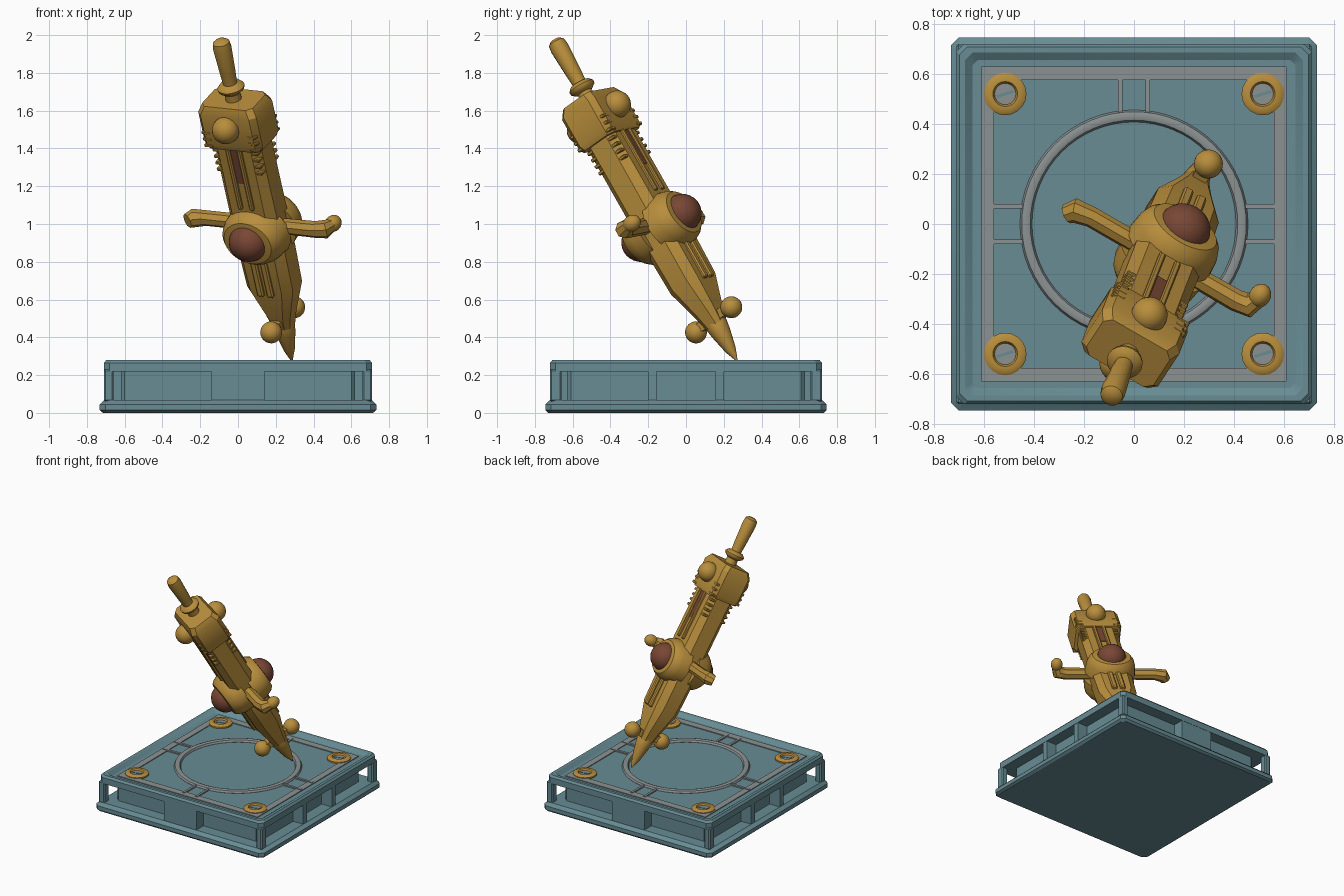
import bpy, bmesh, math
from mathutils import Matrix, Vector

if "Cube" in bpy.data.objects:
    bpy.data.objects.remove(bpy.data.objects["Cube"])

def material(name, rgb):
    m = bpy.data.materials.new(name)
    m.diffuse_color = (*rgb, 1)
    m.use_nodes = True
    m.node_tree.nodes["Principled BSDF"].inputs["Base Color"].default_value = m.diffuse_color
    return m

TEAL = material("teal stone", (0.135, 0.262, 0.295))
GREY = material("grey inlay", (0.26, 0.285, 0.285))
GOLD = material("old gold", (0.48, 0.27, 0.045))
BROWN = material("red brown", (0.19, 0.062, 0.035))

# Leaning frame of the blade: x = arm direction, y = upper face, z = tip to handle
d = Vector((-0.19, -0.485, 0.855)).normalized()
u = Vector((0.863, -0.498, -0.09))
u = (u - d * u.dot(d)).normalized()
n = d.cross(u)
BLADE = Matrix((u, n, d)).transposed().to_4x4()
BLADE.translation = (0.285, 0.27, 0.275)
WORLD = Matrix.Identity(4)

def finish(name, bm, mat, frame, angle=32):
    bmesh.ops.recalc_face_normals(bm, faces=bm.faces)
    me = bpy.data.meshes.new(name)
    bm.to_mesh(me)
    bm.free()
    me.materials.append(mat)
    for p in me.polygons:
        p.use_smooth = True
    me.set_sharp_from_angle(angle=math.radians(angle))
    ob = bpy.data.objects.new(name, me)
    ob.matrix_world = frame
    bpy.context.collection.objects.link(ob)
    return ob

def loft(name, sections, mat, frame=WORLD, cap_ends=True):
    """Chamfered rectangles (z, half x, half y, chamfer) joined in order."""
    bm = bmesh.new()
    rings = []
    for z, a, b, c in sections:
        pts = [(a, c - b), (a, b - c), (a - c, b), (c - a, b),
               (-a, b - c), (-a, c - b), (c - a, -b), (a - c, -b)]
        rings.append([bm.verts.new((x, y, z)) for x, y in pts])
    for r, s in zip(rings, rings[1:]):
        for i in range(8):
            j = (i + 1) % 8
            bm.faces.new((r[i], r[j], s[j], s[i]))
    bm.faces.new(rings[0][::-1])
    bm.faces.new(rings[-1])
    return finish(name, bm, mat, frame)

def box(name, lo, hi, mat, frame=WORLD, bevel=0.0):
    bm = bmesh.new()
    lo, hi = Vector(lo), Vector(hi)
    m = Matrix.Translation((lo + hi) / 2) @ Matrix.Diagonal((*(hi - lo), 1))
    bmesh.ops.create_cube(bm, size=1, matrix=m)
    if bevel:
        bmesh.ops.bevel(bm, geom=bm.edges[:], offset=bevel, segments=1, affect='EDGES')
    return finish(name, bm, mat, frame)

def ball(name, c, r, mat, frame=WORLD, scale=(1, 1, 1)):
    bm = bmesh.new()
    m = Matrix.Translation(c) @ Matrix.Diagonal((*scale, 1))
    bmesh.ops.create_uvsphere(bm, u_segments=24, v_segments=14, radius=r, matrix=m)
    return finish(name, bm, mat, frame, 60)

def lathe(name, profile, mat, frame=WORLD, closed=False, seg=32):
    """Spin (radius, z) points about local z."""
    bm = bmesh.new()
    rings = [[bm.verts.new((r * math.cos(2 * math.pi * i / seg),
                            r * math.sin(2 * math.pi * i / seg), z))
              for i in range(seg)] for r, z in profile]
    pairs = list(zip(rings, rings[1:])) + ([(rings[-1], rings[0])] if closed else [])
    for r, s in pairs:
        for i in range(seg):
            j = (i + 1) % seg
            bm.faces.new((r[i], r[j], s[j], s[i]))
    if not closed:
        bm.faces.new(rings[0][::-1])
        bm.faces.new(rings[-1])
    return finish(name, bm, mat, frame, 40)

# ---- Plinth: foot, inset core, top tray
loft("plinth_foot", [(0, .715, .73, .03), (.015, .732, .745, .03), (.045, .732, .745, .03),
                     (.068, .708, .72, .03)], TEAL)
loft("plinth_core", [(.05, .62, .63, .02), (.24, .62, .63, .02)], TEAL)
loft("plinth_tray", [(.218, .71, .72, .03), (.265, .71, .72, .03), (.28, .697, .707, .03),
                     (.28, .675, .685, .03), (.257, .645, .655, .02)], TEAL)
for sx in (-1, 1):
    for sy in (-1, 1):
        x, y = sorted((sx * .61, sx * .71)), sorted((sy * .67, sy * .72))
        box("corner_post", (x[0] if sx < 0 else .66, sorted((sy * .66, sy * .72))[0], .06),
            (-.66 if sx < 0 else .71, sorted((sy * .66, sy * .72))[1], .23), TEAL, bevel=.008)
        # Dividers between the side compartments
        y = sorted((sy * .155, sy * .2))
        x = sorted((sx * .6, sx * .708))
        box("side_divider", (x[0], y[0], .06), (x[1], y[1], .23), TEAL)
for s in (-1, 1):
    y = sorted((s * .6, s * .718))
    box("middle_pier", (-.14, y[0], .06), (.14, y[1], .23), TEAL)

# ---- Inlay on the tray: square frame, paired strips, ring
F = .254
for s in (-1, 1):
    a, b = sorted((s * .575, s * .63))
    box("frame_strip_x", (-.61, a, F), (.61, b, F + .009), GREY)
    a, b = sorted((s * .56, s * .61))
    box("frame_strip_y", (a, -.58, F), (b, .58, F + .009), GREY)
    for o in (-.055, .055):
        a, b = sorted((s * .43, s * .6))
        box("link_strip_y", (o - .009, a, F), (o + .009, b, F + .013), GREY)
        box("link_strip_x", (a, o * 1.3 - .009, F), (b, o * 1.3 + .009, F + .013), GREY)
lathe("inlay_ring", [(.432 + .024 * math.cos(t * math.pi / 4), .258 + .02 * math.sin(t * math.pi / 4))
                     for t in range(8)], GREY, closed=True, seg=64)

# Corner washers with slotted screws
for sx in (-1, 1):
    for sy in (-1, 1):
        at = Matrix.Translation((sx * .515, sy * .52, .25))
        lathe("corner_washer", [(.085, 0), (.085, .018), (.072, .027), (.05, .027), (.042, .015), (.042, 0)],
              GOLD, at, closed=True, seg=20)
        lathe("screw_head", [(.044, 0), (.044, .016)], GREY, at, seg=16)
        box("screw_slot", (-.035, -.006, .014), (.035, .006, .019), TEAL, at @ Matrix.Rotation(.3, 4, 'Z'))

# ---- Blade body, point and head block
loft("blade_body", [(.19, .045, .045, .02), (.3, .075, .065, .03), (.48, .14, .097, .045),
                    (.7, .145, .1, .045), (1.62, .142, .098, .04)], GOLD, BLADE)
lathe("blade_point", [(.004, 0), (.03, .07), (.052, .17), (.06, .22), (.05, .27)], GOLD, BLADE, seg=12)
loft("head_block", [(1.37, .165, .112, .03), (1.4, .178, .12, .03), (1.58, .178, .12, .03),
                    (1.625, .155, .1, .03)], GOLD, BLADE)

# Handle rod and collar
lathe("handle_rod", [(.045, 1.6), (.037, 1.72), (.042, 1.78), (.05, 1.94), (.045, 1.975), (.025, 1.99)],
      GOLD, BLADE, seg=16)
lathe("handle_collar", [(.045, 1.665), (.07, 1.685), (.073, 1.7), (.055, 1.72), (.03, 1.725)],
      GOLD, BLADE, seg=20)

# ---- Details repeated on both faces
for s in (-1, 1):
    ball("head_knob", (0, s * .135, 1.51), .073, GOLD, BLADE)
    ball("point_knob", (0, s * .13, .255), .058, GOLD, BLADE)
    y = sorted((s * .03, s * .11))
    box("point_knob_stem", (-.03, y[0], .235), (.03, y[1], .285), GOLD, BLADE)
    y = sorted((s * .09, s * .104))
    box("slot_plate", (-.022, y[0], 1.16), (.022, y[1], 1.37), BROWN, BLADE)
    y = sorted((s * .085, s * .115))
    for t in (-1, 1):
        x = sorted((t * .022, t * .048))
        box("slot_rail", (x[0], y[0], 1.0), (x[1], y[1], 1.38), GOLD, BLADE, .006)
        x = sorted((t * .01, t * .05))
        box("blade_rail", (x[0], y[0], .46), (x[1], y[1], .78), GOLD, BLADE, .008)
        # Grip ridges along the edges
        for i in range(7):
            z = 1.22 + i * .04
            w = .0 if z < 1.36 else .028
            x = sorted((t * (.085 + w), t * (.14 + w)))
            yy = sorted((s * (.05 + w * .7), s * (.096 + w * .9)))
            box("grip_ridge", (x[0], yy[0], z), (x[1], yy[1], z + .018), GOLD, BLADE, .004)
    # Jewel setting and jewel
    side = BLADE @ Matrix.Translation((0, 0, .825)) @ Matrix.Rotation(-s * math.pi / 2, 4, 'X') \
        @ Matrix.Diagonal((1.14, 1, 1, 1))
    lathe("jewel_setting", [(.165, .03), (.158, .1), (.145, .14), (.125, .165), (.09, .17)], GOLD, side)
    ball("jewel", (0, s * .155, .825), .107, BROWN, BLADE, (1, .92, .95))

# ---- Cross arms with bent ends
def arm(name, pts, radii):
    bm = bmesh.new()
    rings = []
    for i, (p, r) in enumerate(zip(pts, radii)):
        t = (Vector(pts[min(i + 1, len(pts) - 1)]) - Vector(pts[max(i - 1, 0)])).normalized()
        side = Vector((0, 0, 1)).cross(t)
        rings.append([bm.verts.new(Vector(p) + r * (math.cos(k * math.pi / 4 + .39) * side +
                      math.sin(k * math.pi / 4 + .39) * Vector((0, 0, 1)))) for k in range(8)])
    for a, b in zip(rings, rings[1:]):
        for k in range(8):
            bm.faces.new((a[k], a[(k + 1) % 8], b[(k + 1) % 8], b[k]))
    bm.faces.new(rings[0])
    bm.faces.new(rings[-1])
    return finish(name, bm, GOLD, BLADE)

Z = .85
arm("right_arm", [(.08, 0, Z), (.33, 0, Z), (.385, .012, Z), (.4, .055, Z)], [.042, .045, .05, .036])
ball("right_arm_tip", (.4, .075, Z), .043, GOLD, BLADE, (1, 1.2, 1))
arm("left_arm", [(-.08, 0, Z), (-.34, 0, Z), (-.41, -.012, Z), (-.43, -.045, Z)], [.042, .042, .05, .04])
